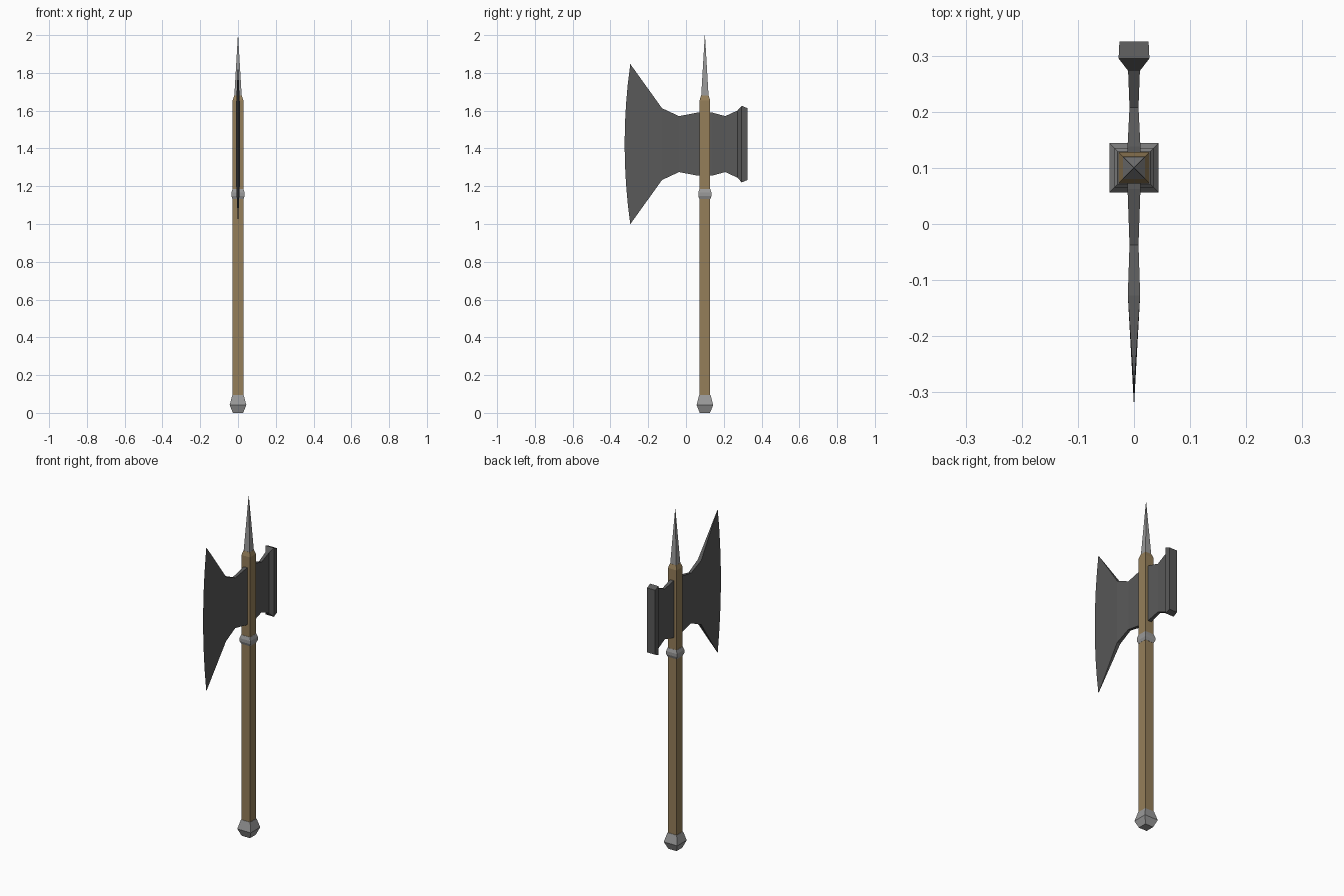
import bpy, bmesh, math

if "Cube" in bpy.data.objects:
    bpy.data.objects.remove(bpy.data.objects["Cube"])

YC = 0.10    # handle axis
ZC = 1.423   # middle height of the axe head


def material(name, rgb):
    m = bpy.data.materials.new(name)
    m.diffuse_color = (*rgb, 1)
    m.use_nodes = True
    m.node_tree.nodes["Principled BSDF"].inputs["Base Color"].default_value = m.diffuse_color
    return m


wood = material("wood", (0.30, 0.21, 0.10))
dark = material("dark_iron", (0.10, 0.10, 0.10))
steel = material("steel", (0.32, 0.32, 0.32))


def finish(name, bm, mat):
    bmesh.ops.recalc_face_normals(bm, faces=bm.faces)
    me = bpy.data.meshes.new(name)
    bm.to_mesh(me)
    bm.free()
    me.materials.append(mat)
    ob = bpy.data.objects.new(name, me)
    bpy.context.collection.objects.link(ob)
    return ob


def bridge(bm, a, b):
    for i in range(4):
        j = (i + 1) % 4
        bm.faces.new((a[i], a[j], b[j], b[i]))


def square_post(name, profile, mat):
    """Square cross-section lofted up the handle axis from (half width, z) pairs."""
    bm = bmesh.new()
    rings = [[bm.verts.new((sx * h, YC + sy * h, z))
              for sx, sy in ((-1, -1), (1, -1), (1, 1), (-1, 1))] for h, z in profile]
    for a, b in zip(rings, rings[1:]):
        bridge(bm, a, b)
    bm.faces.new(rings[0])
    bm.faces.new(rings[-1])
    return finish(name, bm, mat)


# Handle, pommel, collar and top spike
square_post("handle", [(0.028, 0.06), (0.028, 1.655), (0.020, 1.68)], wood)
square_post("pommel", [(0.027, 0), (0.044, 0.042), (0.030, 0.095)], steel)
square_post("collar", [(0.029, 1.132), (0.035, 1.148), (0.035, 1.166), (0.029, 1.185)], steel)
square_post("top_spike", [(0.020, 1.67), (0.0006, 2.0)], steel)

# Axe head: (y, half thickness, half height) stations from hammer face to blade
stations = [(0.325, 0.026, 0.19), (0.295, 0.0275, 0.203), (0.273, 0.0105, 0.178),
            (0.208, 0.008, 0.148), (0.138, 0.0115, 0.167), (0.062, 0.0115, 0.167),
            (-0.037, 0.008, 0.148), (-0.127, 0.011, 0.19)]
bm = bmesh.new()
rings = [[bm.verts.new((sx * t, y, ZC + sz * h))
          for sx, sz in ((-1, -1), (1, -1), (1, 1), (-1, 1))] for y, t, h in stations]
for a, b in zip(rings, rings[1:]):
    bridge(bm, a, b)
bm.faces.new(rings[0])

# Curved cutting edge, joined to the last station by fans on both sides
N = 8
edge = []
for i in range(N + 1):
    s = 2 * i / N - 1
    edge.append(bm.verts.new((0, -0.325 + 0.030 * s * s, ZC + 0.424 * s)))
ll, rl, rh, lh = rings[-1]
for lo, hi in ((ll, lh), (rl, rh)):
    for i in range(N):
        bm.faces.new((lo if i < N // 2 else hi, edge[i], edge[i + 1]))
    bm.faces.new((lo, edge[N // 2], hi))
bm.faces.new((ll, rl, edge[0]))
bm.faces.new((lh, rh, edge[N]))
finish("axe_head", bm, dark)
